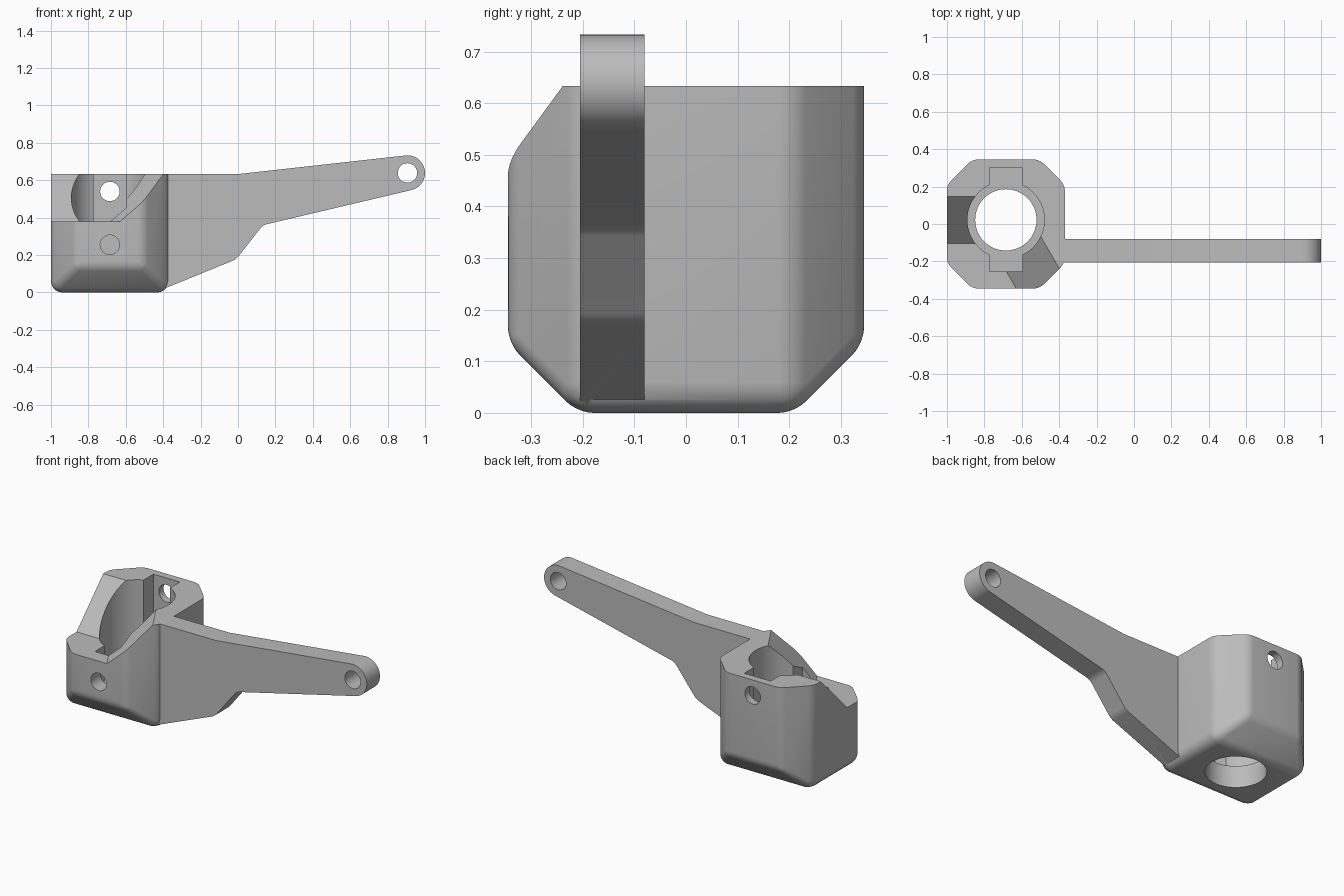
import bpy, bmesh
from math import sin, cos, radians
from mathutils import Vector, Matrix

old = bpy.data.objects.get("Cube")
if old:
    bpy.data.objects.remove(old)

grey = bpy.data.materials.new("plain grey")
grey.use_nodes = True
colour = (0.5, 0.5, 0.5, 1)
grey.diffuse_color = colour
grey.node_tree.nodes["Principled BSDF"].inputs["Base Color"].default_value = colour

TOP = 0.633
CX, BORE_Y = -0.685, 0.022
HALF_X, HALF_Y, CHAMFER = 0.315, 0.345, 0.135


def finish(name, bm):
    bmesh.ops.recalc_face_normals(bm, faces=bm.faces)
    mesh = bpy.data.meshes.new(name)
    bm.to_mesh(mesh)
    bm.free()
    obj = bpy.data.objects.new(name, mesh)
    bpy.context.collection.objects.link(obj)
    mesh.materials.append(grey)
    return obj


def box(name, low, high):
    bm = bmesh.new()
    low, high = Vector(low), Vector(high)
    bmesh.ops.create_cube(bm, size=1, matrix=Matrix.Translation((low + high) / 2)
                          @ Matrix.Diagonal((*(high - low), 1)))
    return finish(name, bm)


def rod(name, centre, radius, length, along_y=False, sides=64):
    bm = bmesh.new()
    turn = Matrix.Rotation(radians(90 if along_y else 0), 4, 'X')
    bmesh.ops.create_cone(bm, cap_ends=True, segments=sides, radius1=radius, radius2=radius,
                          depth=length, matrix=Matrix.Translation(centre) @ turn)
    return finish(name, bm)


def apply(obj, mod):
    with bpy.context.temp_override(object=obj, active_object=obj, selected_objects=[obj]):
        bpy.ops.object.modifier_apply(modifier=mod.name)


def combine(obj, other, operation):
    mod = obj.modifiers.new("join", 'BOOLEAN')
    mod.operation, mod.object, mod.solver = operation, other, 'EXACT'
    apply(obj, mod)
    bpy.data.objects.remove(other)


# Block: octagonal body with sloping front and back undersides
bm = bmesh.new()
inner_x, inner_y = HALF_X - CHAMFER, HALF_Y - CHAMFER
for sx in (-1, 1):
    for sy in (-1, 1):
        for x, y, z in ((HALF_X, inner_y, TOP), (inner_x, HALF_Y, TOP),
                        (inner_x, HALF_Y, CHAMFER), (HALF_X, inner_y, 0)):
            bm.verts.new((CX + sx * x, sy * y, z))
bmesh.ops.convex_hull(bm, input=bm.verts)
bmesh.ops.dissolve_limit(bm, angle_limit=radians(1), verts=bm.verts, edges=bm.edges)
bmesh.ops.recalc_face_normals(bm, faces=bm.faces)
weight = bm.edges.layers.float.new("bevel_weight_edge")
for e in bm.edges:
    if min(v.co.z for v in e.verts) < TOP - 0.01:
        e[weight] = 1.0 if e.calc_face_angle() > radians(80) else 0.5
bracket = finish("bracket", bm)
bevel = bracket.modifiers.new("round", 'BEVEL')
bevel.limit_method, bevel.width, bevel.segments = 'WEIGHT', 0.06, 5
apply(bracket, bevel)

# Arm: tapering plate with a round end
END, END_R = Vector((0.906, 0.639)), 0.094
outline = [(-0.43, 0.006), (-0.43, TOP), (0, TOP)]
for i in range(25):
    a = radians(96.3 - 173.3 * i / 24)
    outline.append((END.x + END_R * cos(a), END.y + END_R * sin(a)))
bends = [(0.133, 0.36), (-0.01, 0.177)]
bm = bmesh.new()
verts = [bm.verts.new((x, -0.205, z)) for x, z in outline + bends]
face = bm.faces.new(verts)
bmesh.ops.bevel(bm, geom=verts[-2:], offset=0.02, segments=4, profile=0.5, affect='VERTICES')
grown = bmesh.ops.extrude_face_region(bm, geom=list(bm.faces))
bmesh.ops.translate(bm, vec=(0, 0.125, 0),
                    verts=[g for g in grown["geom"] if isinstance(g, bmesh.types.BMVert)])
combine(bracket, finish("arm", bm), 'UNION')

# Sloped opening: a level floor with two rising sides
bm = bmesh.new()
bmesh.ops.create_cube(bm, size=1, matrix=Matrix.Translation((-0.65, 0, 0.53))
                      @ Matrix.Diagonal((1.4, 1.6, 0.3, 1)))
for point, normal in (((0, -0.105, 0.38), (0, 1, -1)),
                      ((-0.63, -0.345, 0.38), (0.866, 0.5, -1))):
    cut = bmesh.ops.bisect_plane(bm, geom=bm.verts[:] + bm.edges[:] + bm.faces[:],
                                 plane_co=point, plane_no=normal, clear_outer=True)
    rim = [g for g in cut["geom_cut"] if isinstance(g, bmesh.types.BMEdge)]
    bmesh.ops.contextual_create(bm, geom=rim)
combine(bracket, finish("opening_cutter", bm), 'DIFFERENCE')

# Stepped bore with a key slot across it
FLOOR = 0.13
cutters = [
    rod("bore_cutter", (CX, BORE_Y, FLOOR + 0.5), 0.206, 1),
    box("slot_cutter", (CX - 0.088, -0.255, FLOOR), (CX + 0.088, 0.3, 1)),
    rod("outlet_cutter", (CX, BORE_Y, 0), 0.164, 1),
    # Screw holes and the pivot hole in the arm
    rod("front_hole_cutter", (CX, -0.35, 0.255), 0.052, 0.4, True, 32),
    rod("back_hole_cutter", (CX, 0.35, 0.54), 0.052, 0.4, True, 32),
    rod("pivot_hole_cutter", (END.x, -0.14, END.y), 0.052, 0.5, True, 32),
]
for cutter in cutters:
    combine(bracket, cutter, 'DIFFERENCE')

# Smooth the rounded edges, keep the rest sharp
bpy.ops.object.select_all(action='DESELECT')
bracket.select_set(True)
bpy.context.view_layer.objects.active = bracket
bpy.ops.object.shade_smooth_by_angle(angle=radians(25))
